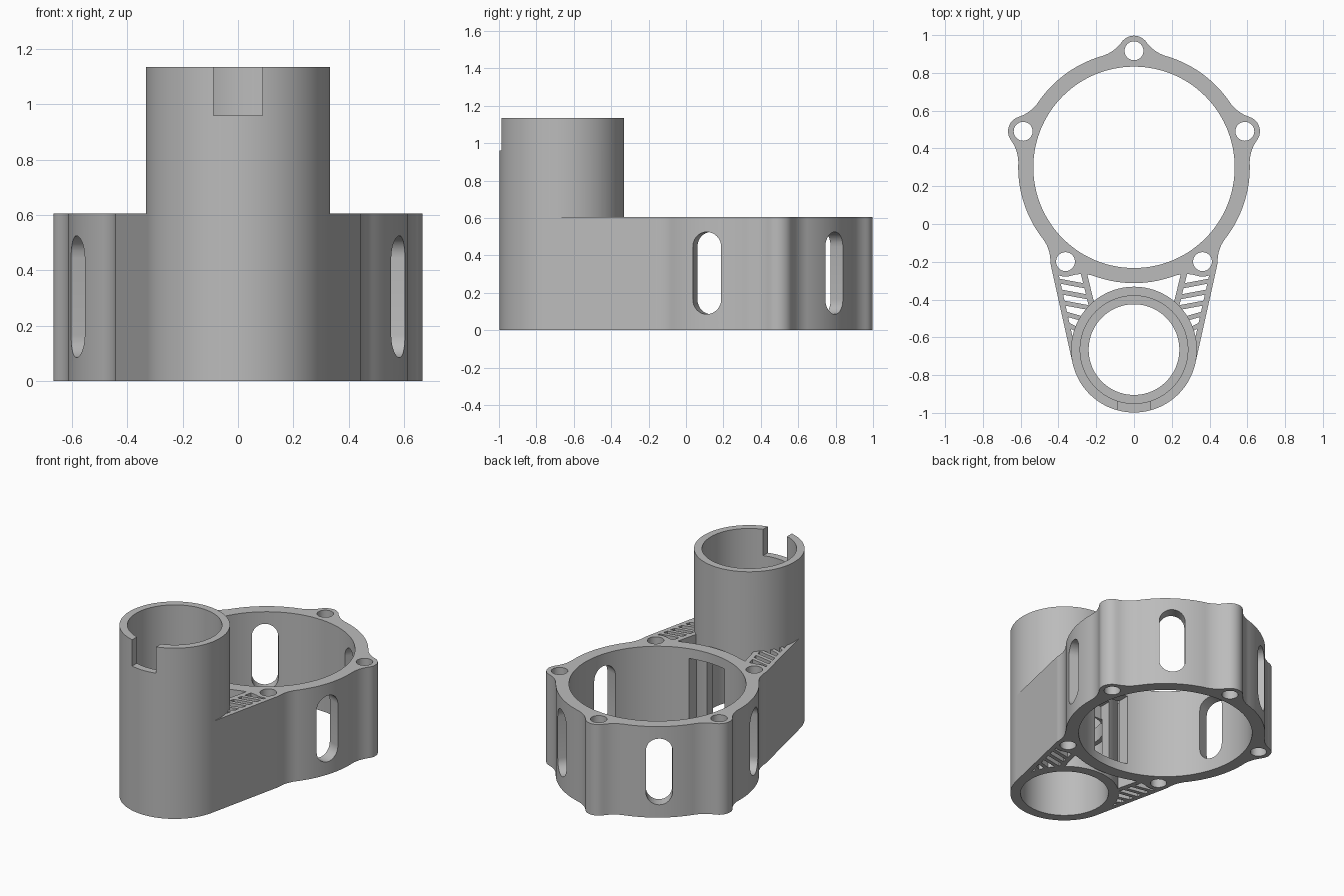
import bpy, bmesh
from math import sin, cos, acos, sqrt, pi, radians, atan2
from mathutils import Matrix, Vector

if "Cube" in bpy.data.objects:
    bpy.data.objects.remove(bpy.data.objects["Cube"])

HEIGHT, TOP = 0.605, 1.135
RING = Vector((0, 0.3))
TUBE = Vector((0, -0.665))
BORE, RIM, BOLT, LOBE, FILLET = 0.533, 0.613, 0.617, 0.08, 0.2
TUBE_R = 0.333

grey = bpy.data.materials.new("mid grey")
grey.use_nodes = True
grey.diffuse_color = (0.5, 0.5, 0.5, 1)
grey.node_tree.nodes["Principled BSDF"].inputs["Base Color"].default_value = (0.5, 0.5, 0.5, 1)


def prism(name, points, z0, z1, matrix=Matrix()):
    """Extrude a closed outline from z0 to z1."""
    bm = bmesh.new()
    face = bm.faces.new([bm.verts.new((p[0], p[1], z0)) for p in points])
    new = bmesh.ops.extrude_face_region(bm, geom=[face])["geom"]
    bmesh.ops.translate(bm, vec=(0, 0, z1 - z0),
                        verts=[v for v in new if isinstance(v, bmesh.types.BMVert)])
    bmesh.ops.transform(bm, matrix=matrix, verts=bm.verts)
    bmesh.ops.recalc_face_normals(bm, faces=bm.faces)
    mesh = bpy.data.meshes.new(name)
    bm.to_mesh(mesh)
    bm.free()
    ob = bpy.data.objects.new(name, mesh)
    bpy.context.collection.objects.link(ob)
    mesh.materials.append(grey)
    return ob


def circle(c, r, n=128):
    return [(c[0] + r * cos(2 * pi * i / n), c[1] + r * sin(2 * pi * i / n)) for i in range(n)]


def box(x, y0, y1):
    return [(-x, y0), (x, y0), (x, y1), (-x, y1)]


def strip(p, q, w):
    """Outline of a straight bar of width w."""
    p, q = Vector(p), Vector(q)
    d = (q - p).normalized() * w / 2
    s = Vector((-d.y, d.x))
    return [p + s, p - s, q - s, q + s]


def combine(body, tool, operation):
    mod = body.modifiers.new("combine", "BOOLEAN")
    mod.operation, mod.object, mod.solver = operation, tool, "EXACT"
    bpy.context.view_layer.objects.active = body
    bpy.ops.object.modifier_apply(modifier=mod.name)
    bpy.data.objects.remove(tool)


# Ring outline: round lobes blended into the rim with concave fillets
D = RIM + FILLET
T2 = acos((D * D + BOLT * BOLT - (LOBE + FILLET) ** 2) / (2 * D * BOLT))
lobe_centre = Vector((BOLT, 0))
fillet_centre = Vector((D * cos(T2), D * sin(T2)))
touch = lobe_centre + (fillet_centre - lobe_centre).normalized() * LOBE
T1 = atan2(touch.y, touch.x)


def ring_radius(t):
    if t < T1:
        return BOLT * cos(t) + sqrt(LOBE ** 2 - (BOLT * sin(t)) ** 2)
    if t < T2:
        return D * cos(T2 - t) - sqrt(max(0, FILLET ** 2 - (D * sin(T2 - t)) ** 2))
    return RIM


outline = []
for i in range(360):
    t = radians((i + 36) % 72 - 36)
    r, a = ring_radius(abs(t)), radians(90 + i)
    outline.append((RING.x + r * cos(a), RING.y + r * sin(a)))

body = prism("ring_and_tube_bracket", outline, 0, HEIGHT)
combine(body, prism("tube", circle(TUBE, TUBE_R), 0, TOP), "UNION")

# Side webs: outer tangent wall, inner rib and slanted slats
a = radians(-54)
lug = RING + BOLT * Vector((cos(a), sin(a)))
d = lug - TUBE
na = atan2(d.y, d.x) - acos((TUBE_R - LOBE) / d.length)
n = Vector((cos(na), sin(na)))
wall_top, wall_low = lug + n * LOBE, TUBE + n * TUBE_R
parts = [[wall_top, wall_low, wall_low - n * 0.03, wall_top - n * 0.03],
         strip((0.272, -0.235), (0.222, -0.438), 0.032)]
for k in range(5):
    y = -0.3 - 0.058 * k
    f = (y - wall_low.y) / (wall_top.y - wall_low.y)
    x = wall_low.x + f * (wall_top.x - wall_low.x) - 0.015
    ye = y - 0.03
    tube_x = sqrt(max(0, 0.31 ** 2 - (ye - TUBE.y) ** 2))
    xe = max(0.268 + 0.24 * (ye + 0.25), tube_x)
    parts.append(strip((x, y), (xe, ye), 0.025))
for part in parts:
    for side in (1, -1):
        combine(body, prism("web", [(side * p[0], p[1]) for p in part], 0, HEIGHT), "UNION")

# Bores: main ring, bolt holes, stepped tube
cuts = [prism("cut", circle(RING, BORE, 160), -0.1, 1.3),
        prism("cut", circle(TUBE, 0.24), -0.1, 1.3),
        prism("cut", circle(TUBE, 0.27), -0.1, 0.45),
        prism("cut", circle(TUBE, 0.285), 0.55, 1.3)]
for k in range(5):
    a = radians(90 + 72 * k)
    cuts.append(prism("cut", circle(RING + BOLT * Vector((cos(a), sin(a))), 0.05, 40), -0.1, 0.8))

# Rounded slots between the lobes
half, low, high = 0.08, 0.165, 0.445
slot = [(half * cos(pi * i / 16), high + half * sin(pi * i / 16)) for i in range(17)]
slot += [(-half * cos(pi * i / 16), low - half * sin(pi * i / 16)) for i in range(17)]
for angle in (54, 126, 198, 342):
    m = (Matrix.Translation((RING.x, RING.y, 0)) @ Matrix.Rotation(radians(angle - 90), 4, "Z")
         @ Matrix.Rotation(pi / 2, 4, "X"))
    cuts.append(prism("cut", slot, -0.8, -0.4, m))

# Passage from ring to tube, and the notch in the tube top
cuts.append(prism("cut", box(0.13, -0.322, -0.1), 0.06, 0.54))
cuts.append(prism("cut", box(0.088, -0.42, -0.322), 0.06, 0.54))
cuts.append(prism("cut", box(0.088, -1.1, -0.85), 0.96, 1.3))
for cut in cuts:
    combine(body, cut, "DIFFERENCE")

# Smooth round walls, crisp edges
bpy.ops.object.select_all(action="DESELECT")
body.select_set(True)
bpy.context.view_layer.objects.active = body
bpy.ops.object.shade_smooth_by_angle(angle=radians(30))
